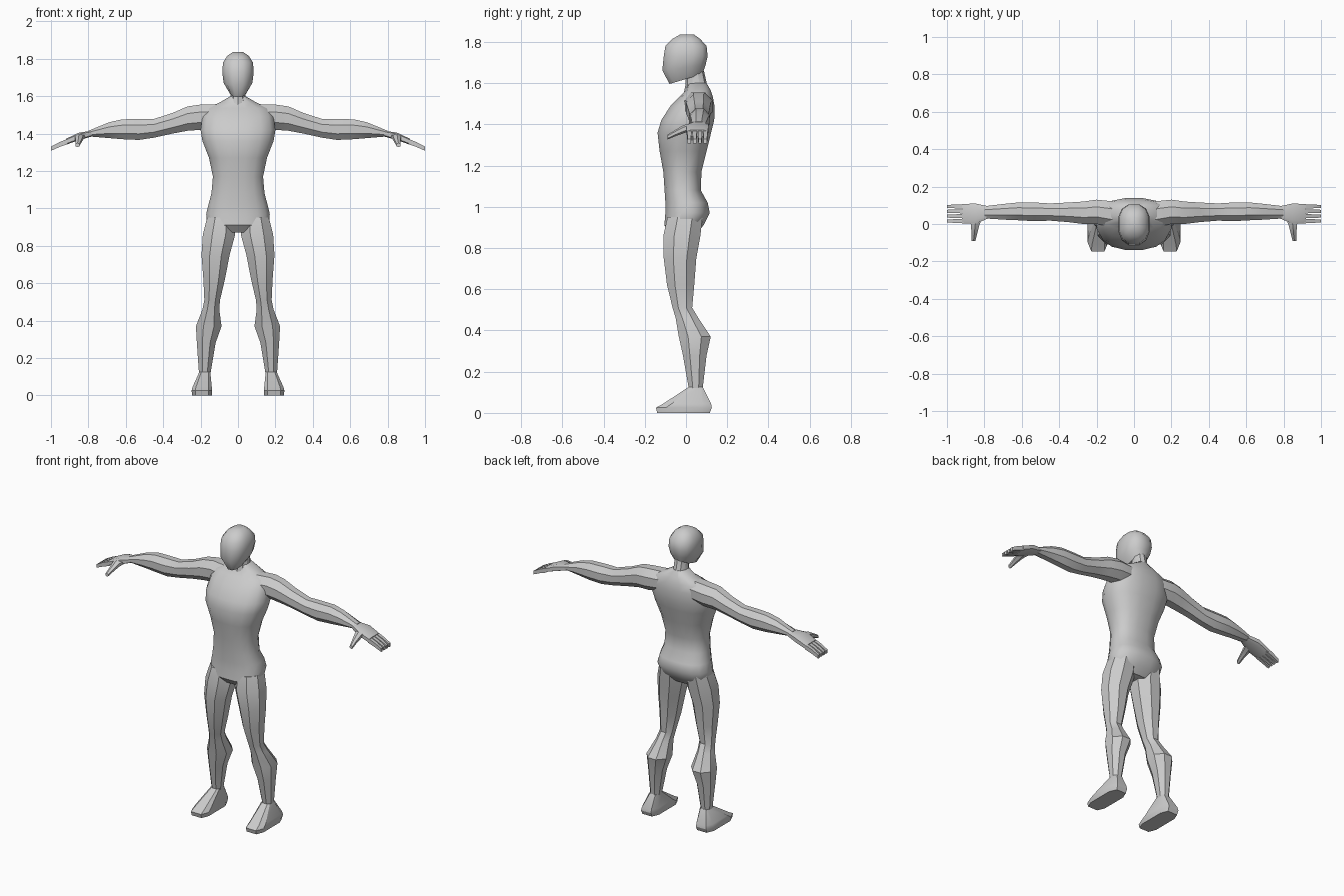
import bpy, bmesh, math

skin = bpy.data.materials.new("light grey")
skin.diffuse_color = (0.6, 0.6, 0.6, 1)


def loft(name, rings, axis="z", n=8, power=2.0, angle=30, mirror=True):
    """Skin over rings (t, u0, u1, v0, v1, slope); t runs along the given axis."""
    bm = bmesh.new()
    loops = []
    e = 2 / power
    reach = math.cos(math.pi / n) ** e
    for ring in rings:
        t, u0, u1, v0, v1 = ring[:5]
        slope = ring[5] if len(ring) > 5 else 0
        loop = []
        for i in range(n):
            a = 2 * math.pi * (i + 0.5) / n
            c, s = math.cos(a), math.sin(a)
            du = math.copysign(abs(c) ** e, c) / reach * (u1 - u0) / 2
            dv = math.copysign(abs(s) ** e, s) / reach * (v1 - v0) / 2
            u, v, w = (u0 + u1) / 2 + du, (v0 + v1) / 2 + dv, t + slope * dv
            # z: u=x v=y   x: u=z v=y   y: u=x v=z
            co = {"z": (u, v, w), "x": (w, v, u), "y": (u, w, v)}[axis]
            loop.append(bm.verts.new(co))
        loops.append(loop)
    for a, b in zip(loops, loops[1:]):
        for i in range(n):
            j = (i + 1) % n
            bm.faces.new((a[i], a[j], b[j], b[i]))
    bm.faces.new(loops[0])
    bm.faces.new(loops[-1])
    bmesh.ops.recalc_face_normals(bm, faces=bm.faces)
    mesh = bpy.data.meshes.new(name)
    bm.to_mesh(mesh)
    bm.free()
    mesh.materials.append(skin)
    ob = bpy.data.objects.new(name, mesh)
    bpy.context.collection.objects.link(ob)
    bpy.ops.object.select_all(action="DESELECT")
    ob.select_set(True)
    bpy.context.view_layer.objects.active = ob
    bpy.ops.object.shade_smooth_by_angle(angle=math.radians(angle))
    if mirror:
        ob.modifiers.new("mirror", "MIRROR").use_mirror_merge = False
    return ob


def centred(rows):
    """Rows (t, half width, front, back, slope) for parts on the middle line."""
    return [(r[0], -r[1], r[1], *r[2:]) for r in rows]


# Torso, from crotch to base of neck
loft("torso", centred([
    (0.87, 0.12, -0.07, 0.05), (0.91, 0.165, -0.105, 0.085),
    (0.97, 0.17, -0.10, 0.115), (1.02, 0.158, -0.10, 0.105),
    (1.08, 0.142, -0.104, 0.072), (1.17, 0.134, -0.11, 0.075),
    (1.27, 0.155, -0.128, 0.10), (1.36, 0.19, -0.138, 0.122),
    (1.42, 0.20, -0.12, 0.137), (1.49, 0.19, -0.075, 0.138),
    (1.535, 0.17, -0.03, 0.13), (1.565, 0.10, 0.0, 0.12),
    (1.60, 0.04, 0.01, 0.10)]), n=16, power=2.4, angle=45, mirror=False)

# Neck and head with slanted jaw
loft("neck", centred([
    (1.54, 0.06, -0.01, 0.12), (1.59, 0.04, 0.0, 0.10),
    (1.66, 0.04, 0.0, 0.085)]), n=10, mirror=False)
loft("head", centred([
    (1.62, 0.042, -0.08, 0.08, 0.3), (1.675, 0.077, -0.115, 0.095, 0.12),
    (1.73, 0.084, -0.108, 0.105), (1.78, 0.08, -0.10, 0.10),
    (1.815, 0.058, -0.065, 0.068), (1.835, 0.028, -0.03, 0.04)]),
    n=12, power=2.5, angle=50, mirror=False)

# Legs: thigh, knee, calf, ankle
loft("leg", [
    (0.95, 0.02, 0.165, -0.09, 0.08), (0.86, 0.015, 0.188, -0.11, 0.07),
    (0.75, 0.045, 0.195, -0.108, 0.05), (0.62, 0.07, 0.185, -0.092, 0.04),
    (0.51, 0.096, 0.18, -0.065, 0.03), (0.46, 0.10, 0.19, -0.05, 0.06),
    (0.37, 0.088, 0.225, -0.035, 0.12), (0.28, 0.12, 0.22, -0.015, 0.10),
    (0.11, 0.148, 0.208, 0.015, 0.08)])

# Feet, wedge shaped
loft("foot", [
    (0.0, 0.14, 0.245, -0.14, 0.115), (0.025, 0.138, 0.248, -0.146, 0.125),
    (0.045, 0.14, 0.243, -0.11, 0.122), (0.125, 0.148, 0.207, 0.012, 0.082)],
    n=8, power=4)

# Arms: shoulder, elbow, forearm, wrist
loft("arm", [
    (0.10, 1.43, 1.555, -0.02, 0.12), (0.20, 1.42, 1.555, 0.0, 0.13),
    (0.27, 1.415, 1.545, 0.0, 0.12), (0.35, 1.40, 1.51, 0.01, 0.115),
    (0.45, 1.378, 1.478, 0.018, 0.11), (0.53, 1.366, 1.478, 0.015, 0.115),
    (0.62, 1.37, 1.476, 0.02, 0.115), (0.69, 1.376, 1.46, 0.023, 0.108),
    (0.80, 1.385, 1.415, 0.03, 0.095)], axis="x")

# Hands
loft("palm", [
    (0.78, 1.385, 1.415, 0.03, 0.095), (0.85, 1.365, 1.405, 0.0, 0.11),
    (0.92, 1.34, 1.372, 0.004, 0.106)], axis="x", n=8, power=4)
for i in range(4):
    y = 0.016 + 0.026 * i
    loft(f"finger_{i + 1}", [
        (0.91, 1.344, 1.372, y - 0.011, y + 0.011),
        (0.955, 1.328, 1.354, y - 0.010, y + 0.010),
        (1.0, 1.308, 1.330, y - 0.008, y + 0.008)], axis="x", n=4)
loft("thumb", [
    (0.04, 0.81, 0.87, 1.375, 1.40), (-0.01, 0.828, 0.872, 1.36, 1.395),
    (-0.05, 0.838, 0.868, 1.345, 1.372), (-0.09, 0.848, 0.868, 1.328, 1.348)],
    axis="y", n=6)
